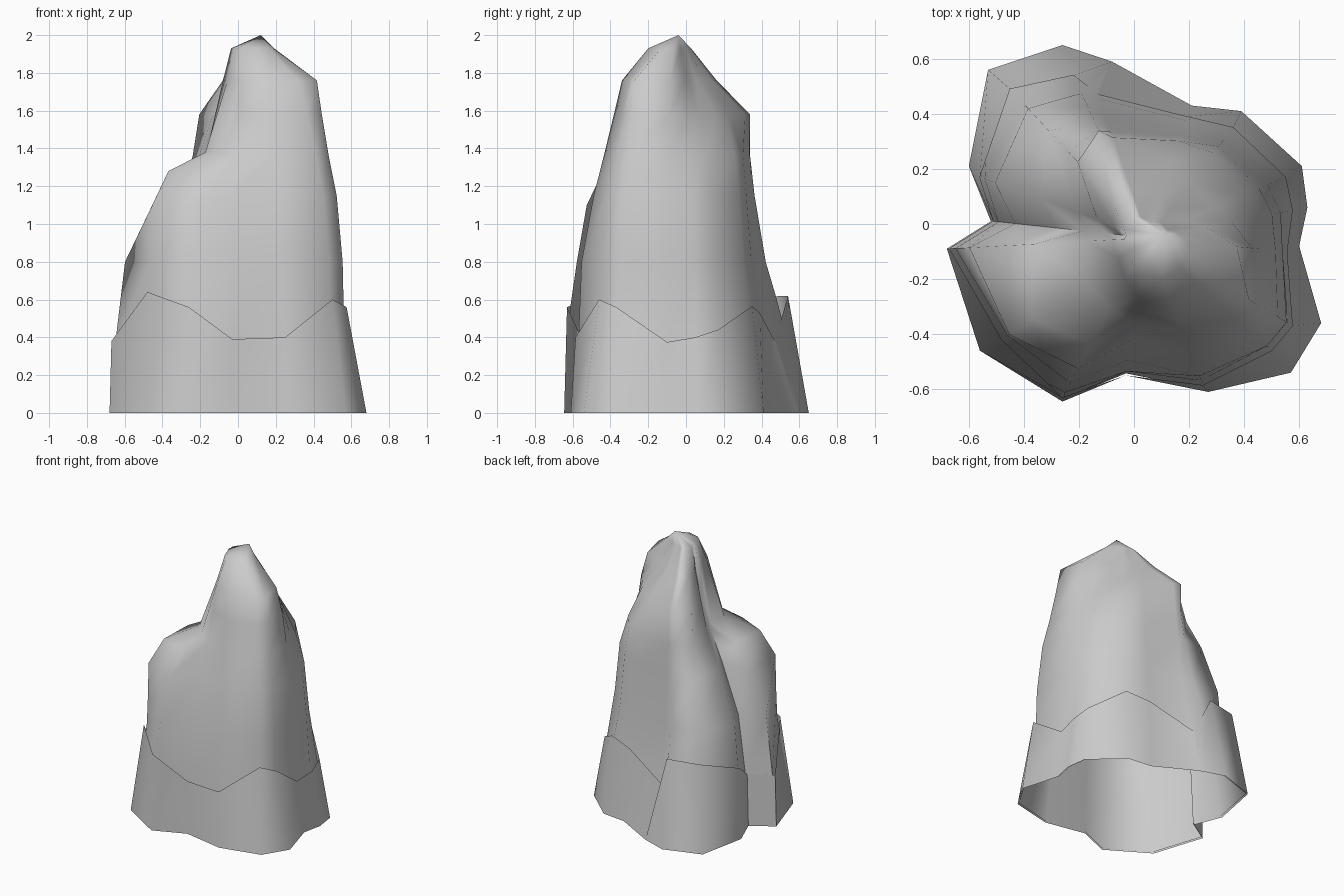
import bpy, bmesh
from mathutils import Vector

if "Cube" in bpy.data.objects:
    bpy.data.objects.remove(bpy.data.objects["Cube"])

# ground outline of the skirt, counter-clockwise from front right
BASE = [(.68, -.36), (.60, -.08), (.63, .06), (.61, .21), (.39, .41), (.21, .43),
        (-.08, .59), (-.26, .65), (-.53, .56), (-.60, .21), (-.52, .01), (-.68, -.09),
        (-.56, -.46), (-.26, -.645), (-.03, -.55), (.27, -.61), (.57, -.54)]

# ragged upper rim of the skirt
RIM = [(.575, -.37, .56), (.555, -.10, .375), (.575, .05, .40), (.55, .17, .44),
       (.36, .35, .565), (.19, .39, .53), (-.13, .47, .38), (-.22, .54, .62),
       (-.45, .49, .62), (-.56, .17, .50), (-.51, .01, .38), (-.67, -.09, .38),
       (-.48, -.42, .64), (-.26, -.63, .56), (-.03, -.55, .39), (.25, -.585, .40),
       (.50, -.46, .60)]

# body rings: height, then reach toward each rim point in percent
LEVELS = [
    (.80, [96, 97, 92, 87, 89, 90, 84, 80, 87, 91, 86, 90, 96, 91, 89, 94, 96]),
    (1.15, [90, 92, 86, 81, 83, 84, 77, 70, 72, 64, 60, 70, 95, 82, 74, 82, 89]),
    (1.36, [82, 82, 71, 70, 77, 80, 74, 66, 58, 42, 42, 57, 79, 67, 62, 72, 81]),
    (1.58, [75, 75, 58, 52, 50, 62, 70, 66, 51, 30, 26, 30, 42, 44, 52, 62, 70]),
    (1.76, [70, 64, 40, 28, 26, 33, 36, 36, 26, 20, 18, 18, 20, 26, 44, 54, 60]),
    (1.93, [26, 28, 20, 14, 14, 14, 14, 13, 12, 14, 14, 12, 13, 17, 26, 28, 26]),
]
# the front-left columns run lower, forming the shoulder
SHOULDER = {1.15: 1.10, 1.36: 1.28, 1.58: 1.38}
CENTRE = Vector((.05, -.05))
APEX = (.12, -.04, 2.0)


def loft(name, rings, apex=None):
    """Skin closed rings of equal length, optionally closing to a point."""
    bm = bmesh.new()
    loops = [[bm.verts.new(p) for p in ring] for ring in rings]
    n = len(loops[0])
    for lo, hi in zip(loops, loops[1:]):
        for i in range(n):
            j = (i + 1) % n
            bm.faces.new((lo[i], lo[j], hi[j], hi[i]))
    if apex:
        tip = bm.verts.new(apex)
        for i in range(n):
            bm.faces.new((loops[-1][i], loops[-1][(i + 1) % n], tip))
    for f in bm.faces:
        f.smooth = True
    mesh = bpy.data.meshes.new(name)
    bm.to_mesh(mesh)
    bm.free()
    ob = bpy.data.objects.new(name, mesh)
    bpy.context.collection.objects.link(ob)
    return ob


def inward(p, f):
    q = CENTRE + (Vector(p[:2]) - CENTRE) * f
    return q.x, q.y


def body_ring(z, reach):
    return [(*inward(p, r / 100), SHOULDER.get(z, z) if 11 <= k <= 13 else z)
            for k, (p, r) in enumerate(zip(RIM, reach))]


# open skirt around the foot
loft("rock_skirt", [[(x, y, 0) for x, y in BASE], RIM])

# tall rock body, lining the skirt and open underneath; stands off at the back
foot = [[(*inward(p, .985), .005) for p in BASE],
        [(*inward(p, .89 if k in (7, 8) else .97), p[2]) for k, p in enumerate(RIM)]]
loft("rock_body", foot + [body_ring(z, r) for z, r in LEVELS], APEX)

# keep only the hard creases sharp
for ob in bpy.context.collection.objects:
    ob.select_set(True)
    bpy.context.view_layer.objects.active = ob
bpy.ops.object.shade_smooth_by_angle(angle=1.3)
